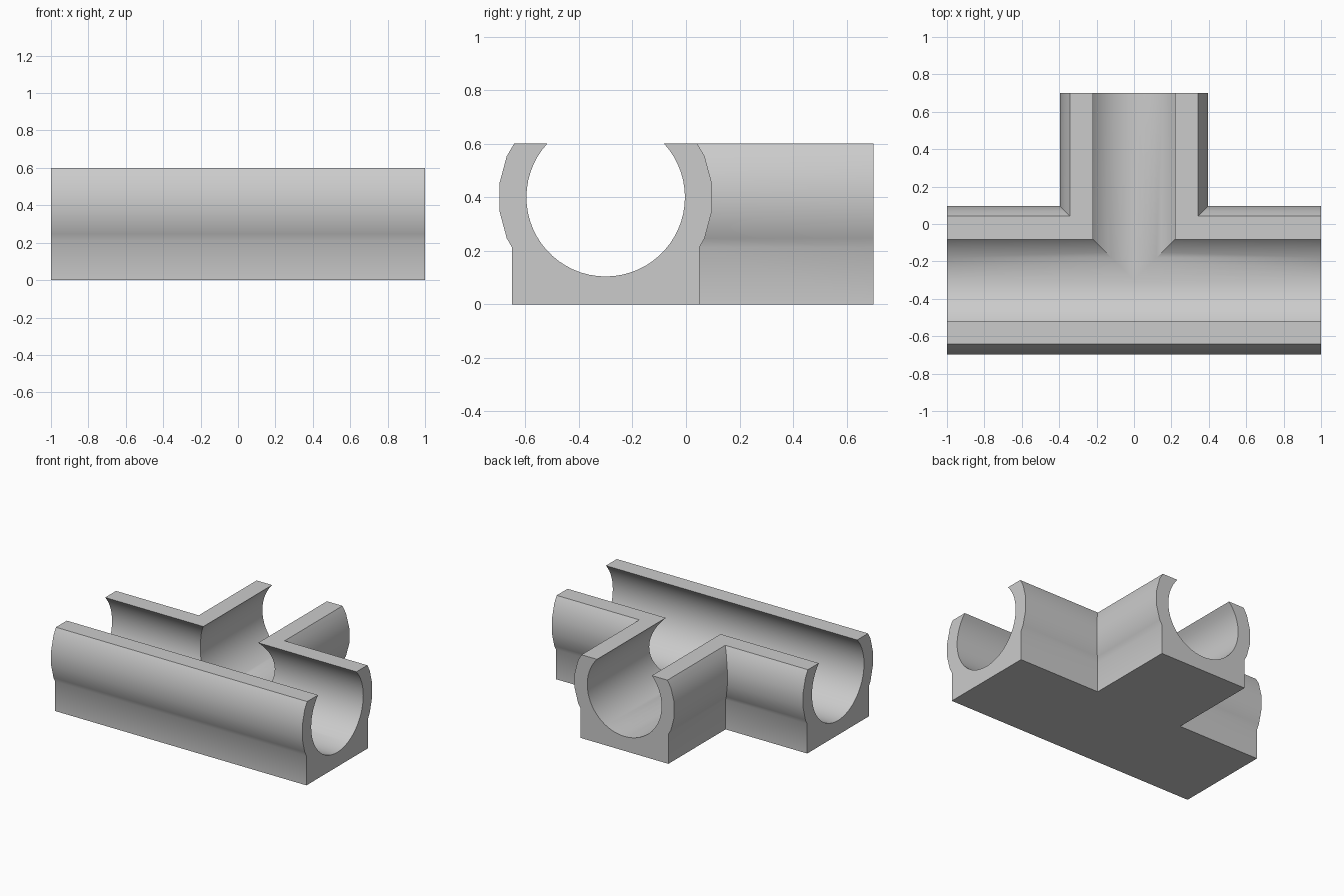
import bpy, bmesh
from math import sin, cos, pi, asin, radians

cube = bpy.data.objects.get("Cube")
if cube:
    bpy.data.objects.remove(cube)

AXIS_Y, AXIS_Z = -0.3, 0.4      # centre line of the main channel
BORE, SHELL = 0.296, 0.4        # inner and outer radii
TOP, BASE = 0.6, 0.35           # cut height and half width of the foot
BORE_STEPS = 22

grey = bpy.data.materials.new("plain grey")
grey.use_nodes = True
colour = (0.6, 0.6, 0.6, 1)
grey.diffuse_color = colour
grey.node_tree.nodes["Principled BSDF"].inputs["Base Color"].default_value = colour


def half_section():
    """Half cross-section as (distance from axis, height) pairs."""
    end = asin((TOP - AXIS_Z) / BORE)
    pts = []
    for i in range(BORE_STEPS + 1):
        a = -pi / 2 + (end + pi / 2) * i / BORE_STEPS
        pts.append((BORE * cos(a), AXIS_Z + BORE * sin(a)))
    pts[0] = (0, AXIS_Z - BORE)
    # faceted outer shell, flat on top, dropping to a straight foot
    pts.append((0.342, TOP))
    for deg in (22.5, 7.5, -7.5, -22.5):
        a = radians(deg)
        pts.append((SHELL * cos(a), AXIS_Z + SHELL * sin(a)))
    return pts + [(BASE, 0.213), (BASE, 0), (0, 0)]


def sweep(bm, section, path):
    """Sweep the section through stations; each maps a distance to (x, y)."""
    rings = [[bm.verts.new((*station(d), z)) for d, z in section] for station in path]
    for a, b in zip(rings, rings[1:]):
        for i in range(len(section) - 1):
            bm.faces.new((a[i], a[i + 1], b[i + 1], b[i]))
    bm.faces.new(rings[0])
    bm.faces.new(rings[-1])


bm = bmesh.new()
section = half_section()

# Front wall, straight along the main channel
sweep(bm, section, [lambda d, x=x: (x, AXIS_Y - d) for x in (-1, 0, 1)])

# Back walls, mitred from the main channel into the branch on each side
for s in (-1, 1):
    sweep(bm, section, [
        lambda d, s=s: (s, AXIS_Y + d),
        lambda d, s=s: (s * d, AXIS_Y + d),
        lambda d, s=s: (s * d, 0.7),
    ])

# Weld the walls together and merge coplanar faces
bmesh.ops.remove_doubles(bm, verts=bm.verts, dist=0.0005)
bmesh.ops.dissolve_limit(bm, angle_limit=radians(0.2), verts=bm.verts, edges=bm.edges)
bmesh.ops.recalc_face_normals(bm, faces=bm.faces)

mesh = bpy.data.meshes.new("tee_channel")
bm.to_mesh(mesh)
bm.free()
mesh.materials.append(grey)
channel = bpy.data.objects.new("tee_channel", mesh)
bpy.context.collection.objects.link(channel)

bpy.ops.object.select_all(action="DESELECT")
channel.select_set(True)
bpy.context.view_layer.objects.active = channel
bpy.ops.object.shade_smooth_by_angle(angle=radians(35))
